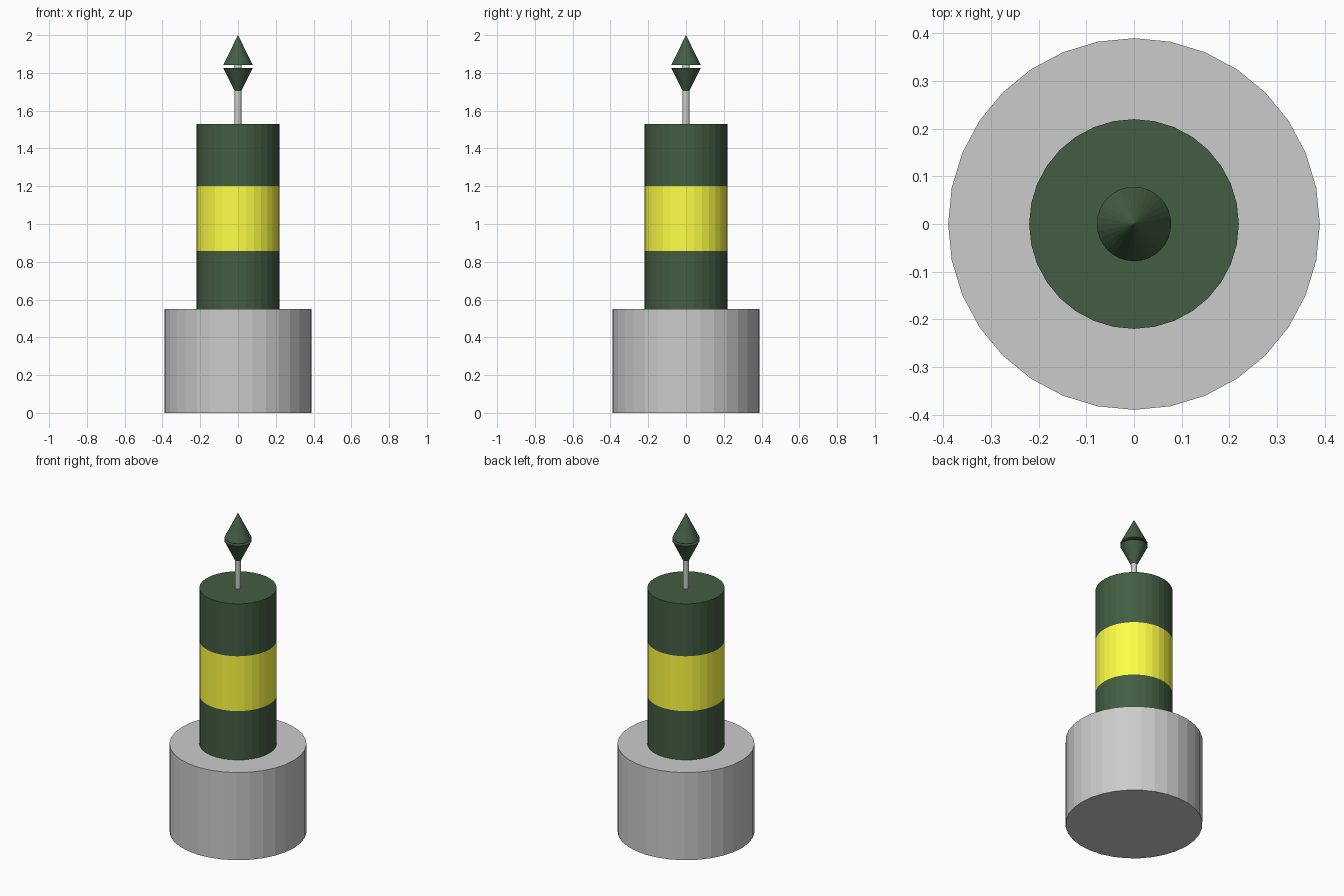
import bpy

if "Cube" in bpy.data.objects:
    bpy.data.objects.remove(bpy.data.objects["Cube"])

SIDES = 32


def material(name, rgb):
    m = bpy.data.materials.new(name)
    m.diffuse_color = (*rgb, 1)
    m.use_nodes = True
    m.node_tree.nodes["Principled BSDF"].inputs["Base Color"].default_value = m.diffuse_color
    return m


def frustum(name, z0, z1, r0, r1, mat=None):
    """Upright flat-shaded cylinder or cone between two heights."""
    bpy.ops.mesh.primitive_cone_add(vertices=SIDES, radius1=r0, radius2=r1,
                                    depth=z1 - z0, location=(0, 0, (z0 + z1) / 2))
    ob = bpy.context.object
    ob.name = name
    if mat:
        ob.data.materials.append(mat)
    return ob


dark = material("dark_green_black", (0.055, 0.11, 0.055))
yellow = material("yellow", (1.0, 1.0, 0.06))

# Float base
frustum("float_base", 0, 0.55, 0.39, 0.39)

# Banded tower
bands = [("lower_band", 0.55, 0.857, dark),
         ("middle_band", 0.857, 1.201, yellow),
         ("upper_band", 1.201, 1.53, dark)]
for name, z0, z1, mat in bands:
    frustum(name, z0, z1, 0.22, 0.22, mat)

# Mast and the two opposed topmark cones
frustum("mast", 1.53, 1.86, 0.018, 0.018)
frustum("topmark_lower_cone", 1.668, 1.827, 0.078, 0.0, dark).rotation_euler.x = 3.14159265
frustum("topmark_upper_cone", 1.842, 2.0, 0.078, 0.0, dark)
